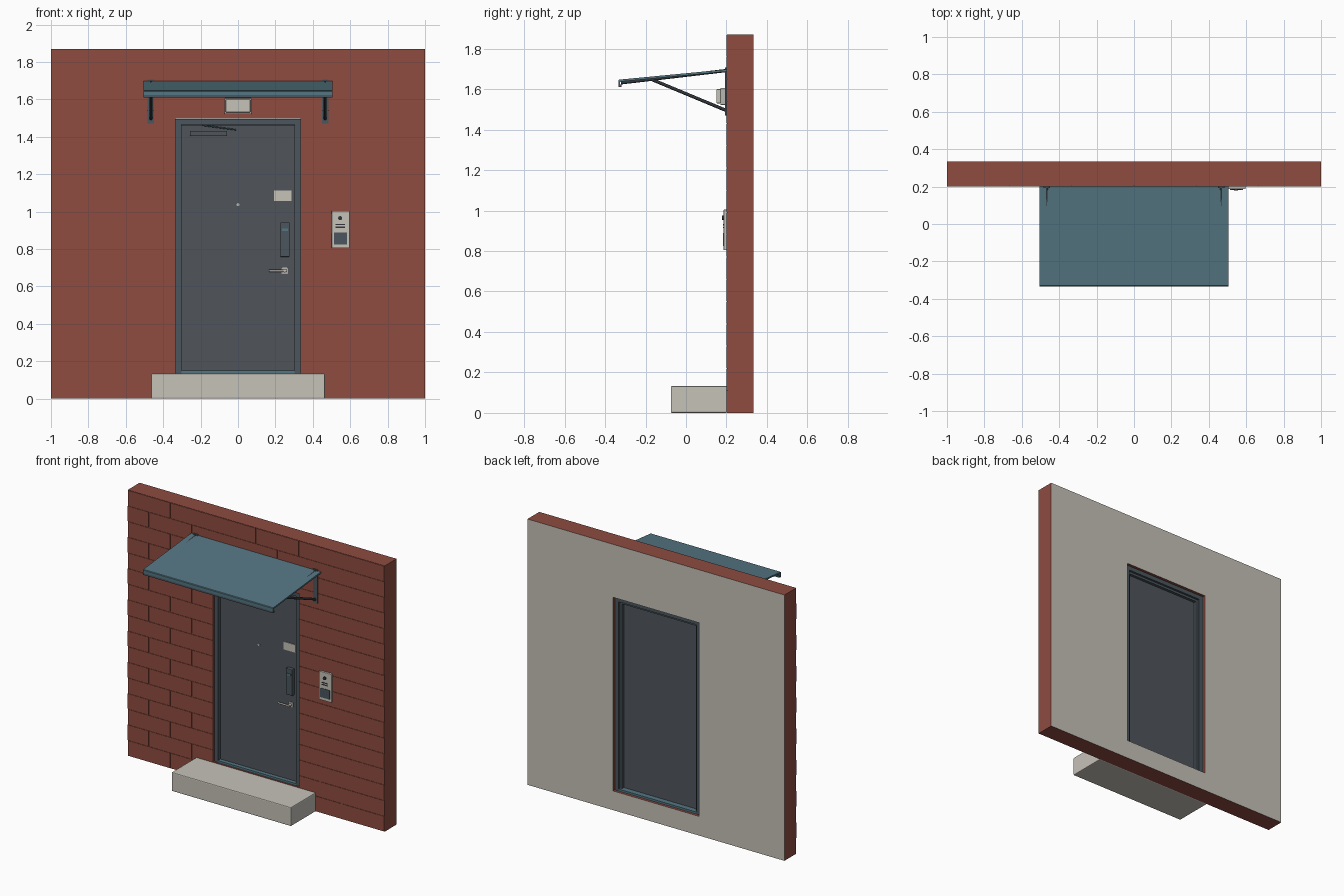
import bpy, bmesh, math
from mathutils import Vector

if "Cube" in bpy.data.objects:
    bpy.data.objects.remove(bpy.data.objects["Cube"])


def mat(name, hexcode):
    m = bpy.data.materials.new(name)
    c = [int(hexcode[i:i + 2], 16) / 255 for i in (0, 2, 4)]
    m.diffuse_color = [v / 12.92 if v < 0.04045 else ((v + 0.055) / 1.055) ** 2.4 for v in c] + [1]
    m.use_nodes = True
    m.node_tree.nodes["Principled BSDF"].inputs["Base Color"].default_value = m.diffuse_color
    return m


BRICK = mat("brick red", "8E4C40")
STONE = mat("pale stone", "C6C2B9")
DOOR = mat("charcoal door", "50555B")
SLATE = mat("slate frame", "4B565E")
TEAL = mat("teal sheet", "547682")
BLACK = mat("dark metal", "30353A")
STEEL = mat("light steel", "B9B7B0")


def finish(name, bm, *mats):
    bmesh.ops.recalc_face_normals(bm, faces=bm.faces)
    me = bpy.data.meshes.new(name)
    bm.to_mesh(me)
    bm.free()
    ob = bpy.data.objects.new(name, me)
    bpy.context.collection.objects.link(ob)
    for m in mats:
        me.materials.append(m)
    return ob


def add_box(bm, x0, x1, y0, y1, z0, z1):
    vs = bmesh.ops.create_cube(bm, size=1)["verts"]
    for v in vs:
        v.co = ((x0 + x1) / 2 + v.co.x * (x1 - x0),
                (y0 + y1) / 2 + v.co.y * (y1 - y0),
                (z0 + z1) / 2 + v.co.z * (z1 - z0))


def box(name, m, x0, x1, y0, y1, z0, z1, bevel=0):
    bm = bmesh.new()
    add_box(bm, x0, x1, y0, y1, z0, z1)
    ob = finish(name, bm, m)
    if bevel:
        md = ob.modifiers.new("bevel", "BEVEL")
        md.width = bevel
        md.segments = 2
    return ob


def rod(name, m, a, b, r, seg=16):
    a, b = Vector(a), Vector(b)
    bm = bmesh.new()
    bmesh.ops.create_cone(bm, cap_ends=True, segments=seg, radius1=r, radius2=r, depth=(b - a).length)
    q = (b - a).to_track_quat("Z", "Y")
    for v in bm.verts:
        v.co = q @ v.co + (a + b) / 2
    for f in bm.faces:
        f.smooth = len(f.verts) == 4
    for e in bm.edges:
        e.smooth = all(f.smooth for f in e.link_faces)
    return finish(name, bm, m)


def prism(name, m, pts, x0, x1):
    """Extrude a (y, z) profile along x."""
    bm = bmesh.new()
    f = bm.faces.new([bm.verts.new((x0, y, z)) for y, z in pts])
    r = bmesh.ops.extrude_face_region(bm, geom=[f])
    for v in r["geom"]:
        if isinstance(v, bmesh.types.BMVert):
            v.co.x = x1
    return finish(name, bm, m)


# Wall with a door opening: brick all round, plaster on the back
HX, HZ0, HZ1 = 0.335, 0.135, 1.497
FRONT, BACK, TOP = 0.2, 0.334, 1.87
bm = bmesh.new()
xs, zs = (-1, -HX, HX, 1), (0, HZ0, HZ1, TOP)
g = [[bm.verts.new((x, FRONT + 0.003, z)) for z in zs] for x in xs]
faces = [bm.faces.new((g[i][j], g[i + 1][j], g[i + 1][j + 1], g[i][j + 1]))
         for i in range(3) for j in range(3) if (i, j) != (1, 1)]
r = bmesh.ops.extrude_face_region(bm, geom=faces)
for v in r["geom"]:
    if isinstance(v, bmesh.types.BMVert):
        v.co.y = BACK
for f in bm.faces:
    if all(v.co.y > BACK - 0.001 for v in f.verts):
        f.material_index = 1
finish("wall", bm, BRICK, STONE)

# Running-bond bricks, clipped round the opening
bm = bmesh.new()
ROWS, BW, GAP = 17, 1 / 3, 0.002
rh = TOP / ROWS
for i in range(ROWS):
    z0, z1 = i * rh + GAP, (i + 1) * rh - GAP
    start = -1 - (BW / 2 if i % 2 else 0)
    for k in range(7):
        x0 = max(-1, start + k * BW + GAP)
        x1 = min(1, start + (k + 1) * BW - GAP)
        parts = [(x0, x1, z0, z1)]
        if z1 > HZ0 and z0 < HZ1:
            a, b = max(x0, -HX), min(x1, HX)
            parts = [(x0, min(x1, -HX), z0, z1), (max(x0, HX), x1, z0, z1),
                     (a, b, z0, min(z1, HZ0)), (a, b, max(z0, HZ1), z1)]
        for p in parts:
            if p[1] - p[0] > 0.004 and p[3] - p[2] > 0.001:
                add_box(bm, p[0], p[1], FRONT, FRONT + 0.004, p[2], p[3])
finish("brick_courses", bm, BRICK)

# Door frame, stops, threshold and leaf
for s, side in ((-1, "left"), (1, "right")):
    a, b = sorted((s * 0.303, s * 0.334))
    box(f"{side}_jamb", SLATE, a, b, 0.213, 0.315, HZ0, 1.496)
    a, b = sorted((s * 0.288, s * 0.303))
    box(f"{side}_stop", SLATE, a, b, 0.279, 0.3, 0.15, 1.465)
box("frame_head", SLATE, -0.303, 0.303, 0.213, 0.315, 1.466, 1.496)
box("head_stop", SLATE, -0.288, 0.288, 0.279, 0.3, 1.45, 1.466)
box("threshold", TEAL, -0.303, 0.303, 0.21, 0.315, HZ0, 0.149)
box("door_leaf", DOOR, -0.301, 0.301, 0.235, 0.28, 0.151, 1.464)

# Door hardware
DF = 0.235
box("notice_plate", STONE, 0.192, 0.286, DF - 0.005, DF, 1.057, 1.112)
box("lock_housing", SLATE, 0.226, 0.276, DF - 0.027, DF, 0.758, 0.942, 0.003)
box("lock_indicator", TEAL, 0.236, 0.266, DF - 0.03, DF - 0.02, 0.896, 0.91)
rod("spyhole", STEEL, (0, DF - 0.006, 1.037), (0, DF, 1.037), 0.008)
box("handle_rose", STEEL, 0.232, 0.268, DF - 0.008, DF, 0.665, 0.701, 0.004)
rod("handle_neck", STEEL, (0.25, DF - 0.032, 0.683), (0.25, DF, 0.683), 0.009)
rod("handle_lever", STEEL, (0.259, DF - 0.028, 0.683), (0.165, DF - 0.028, 0.683), 0.006)
box("closer_body", DOOR, -0.256, -0.058, DF - 0.03, DF, 1.404, 1.432, 0.002)
rod("closer_arm", TEAL, (-0.19, 0.216, 1.461), (-0.01, 0.216, 1.437), 0.0035, 8)

# Doorstep
box("doorstep", STONE, -0.465, 0.465, -0.075, 0.203, 0, 0.133, 0.006)

# Entry panel beside the door
box("entry_panel", STONE, 0.501, 0.596, 0.186, 0.203, 0.804, 1.004, 0.002)
rod("entry_camera", BLACK, (0.546, 0.178, 0.965), (0.546, 0.19, 0.965), 0.011, 20)
for z in (0.916, 0.93):
    box("speaker_slot", BLACK, 0.52, 0.572, 0.184, 0.188, z - 0.003, z + 0.003)
box("entry_keypad", SLATE, 0.512, 0.584, 0.183, 0.188, 0.825, 0.889)

# Lamp over the door
box("lamp_base", STEEL, -0.073, 0.073, 0.17, 0.203, 1.522, 1.606, 0.003)
box("lamp_lens", STONE, -0.066, 0.066, 0.15, 0.172, 1.53, 1.6, 0.004)

# Canopy sheet with a folded front lip
prism("canopy_sheet", TEAL, [(0.203, 1.698), (-0.33, 1.647), (-0.334, 1.643), (-0.334, 1.622),
                             (-0.326, 1.622), (-0.326, 1.637), (0.203, 1.687)], -0.506, 0.506)
box("canopy_gutter", SLATE, -0.506, 0.506, -0.334, -0.318, 1.61, 1.623)

# Canopy brackets
for s, side in ((-1, "left"), (1, "right")):
    x = s * 0.466
    box(f"{side}_bracket_plate", SLATE, x - 0.018, x + 0.018, 0.193, 0.203, 1.47, 1.706)
    rod(f"{side}_bracket_rafter", BLACK, (x, 0.2, 1.692), (x, -0.322, 1.631), 0.008, 12)
    rod(f"{side}_bracket_strut", BLACK, (x, 0.2, 1.494), (x, -0.17, 1.648), 0.008, 12)
